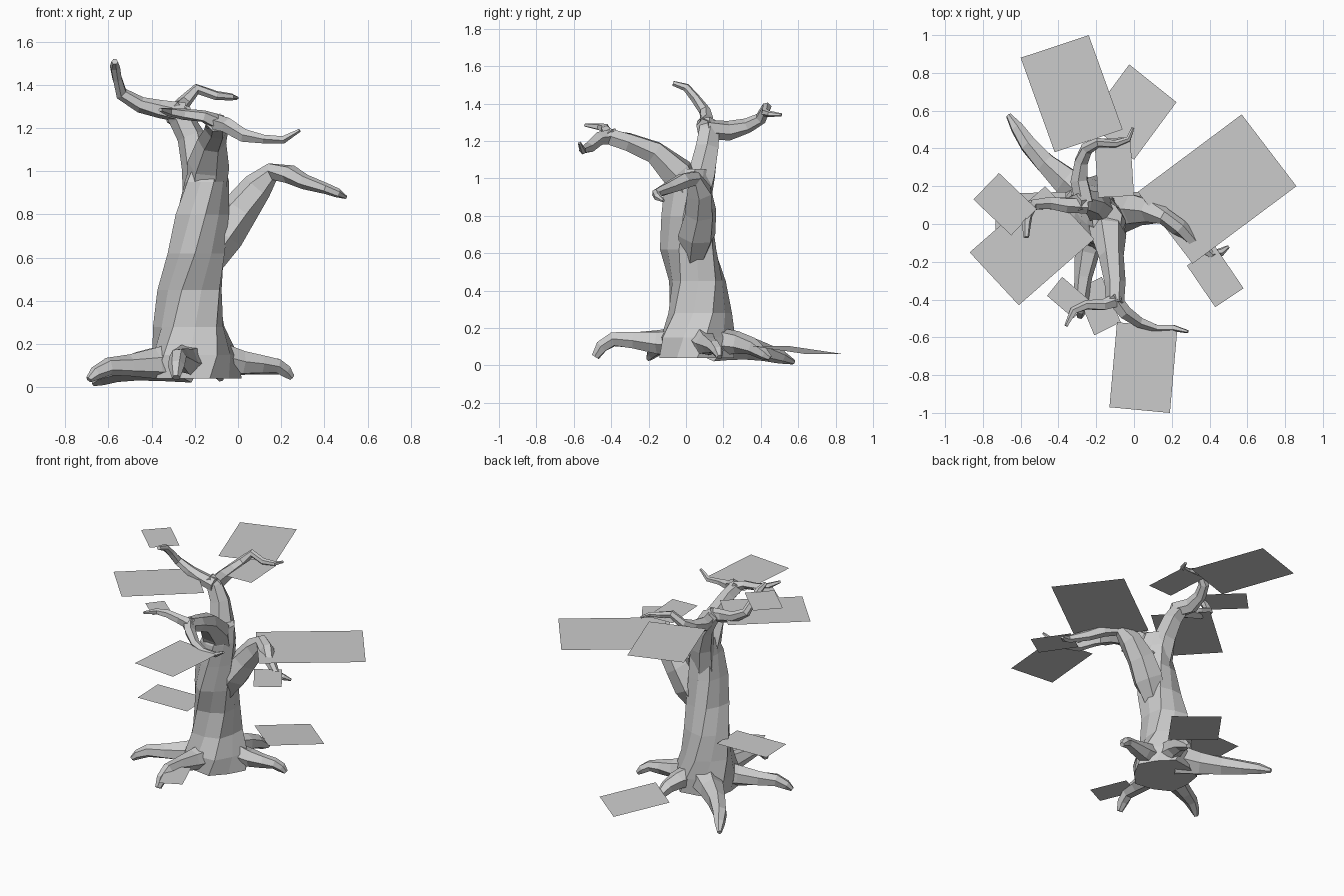
import bpy, bmesh, math, random
from mathutils import Vector

random.seed(4)

def finish(name, bm):
    bmesh.ops.recalc_face_normals(bm, faces=bm.faces)
    me = bpy.data.meshes.new(name)
    bm.to_mesh(me)
    bm.free()
    ob = bpy.data.objects.new(name, me)
    bpy.context.collection.objects.link(ob)
    return ob

def loft(bm, rings):
    for a, b in zip(rings, rings[1:]):
        n = len(a)
        for i in range(n):
            j = (i + 1) % n
            bm.faces.new((a[i], a[j], b[j], b[i]))
    bm.faces.new(rings[0][::-1])
    bm.faces.new(rings[-1])

def limb(name, pts, sides=6):
    """Tapered low-poly tube through (x, y, z, radius) points."""
    bm = bmesh.new()
    P = [Vector(p[:3]) for p in pts]
    rings, u = [], None
    for i, p in enumerate(pts):
        t = (P[min(i + 1, len(P) - 1)] - P[max(i - 1, 0)]).normalized()
        if u is None:
            u = t.orthogonal()
        u = (u - t * u.dot(t)).normalized()
        v = t.cross(u)
        ring = []
        for k in range(sides):
            a = math.tau * k / sides + 0.12 * i
            r = p[3] * random.uniform(0.95, 1.12)
            co = P[i] + (u * math.cos(a) + v * math.sin(a)) * r
            co.z = max(co.z, 0.0)
            ring.append(bm.verts.new(co))
        rings.append(ring)
    loft(bm, rings)
    return finish(name, bm)

def card(name, a, b, c, z, z_far=None):
    """Flat leaf card from three corners; the fourth completes the parallelogram."""
    d = (a[0] + c[0] - b[0], a[1] + c[1] - b[1])
    zf = z if z_far is None else z_far
    bm = bmesh.new()
    bm.faces.new([bm.verts.new((p[0], p[1], h))
                  for p, h in ((a, z), (b, z), (c, zf), (d, zf))])
    return finish(name, bm)

# Trunk: fluted, twisted column (x, y, z, rx, ry)
bm = bmesh.new()
rings = []
sections = [(-.20, .06, .04, .21, .20), (-.205, .06, .15, .20, .20), (-.218, .068, .28, .165, .17),
            (-.217, .062, .45, .147, .15), (-.19, .02, .62, .135, .152), (-.17, .008, .80, .122, .138),
            (-.15, .005, .95, .102, .13), (-.145, .02, 1.05, .08, .10)]
flute = [1.05, .94, 1.04, .95, 1.06, .93, 1.03, .95, 1.05, .94]
for s, (x, y, z, rx, ry) in enumerate(sections):
    ring = []
    for k, f in enumerate(flute):
        a = math.tau * k / 10 + 0.22 * s
        f *= random.uniform(.97, 1.03)
        ring.append(bm.verts.new((x + rx * f * math.cos(a), y + ry * f * math.sin(a), z)))
    rings.append(ring)
loft(bm, rings)
finish("trunk", bm)

# Branches
limb("branch_right", [(-.15, .04, .55, .06), (-.07, .055, .70, .10), (.01, .07, .82, .088),
     (.09, .07, .93, .07), (.16, .04, 1.0, .045), (.24, -.015, .985, .045), (.31, -.085, .95, .035),
     (.41, -.16, .92, .024), (.46, -.15, .90, .022), (.50, -.12, .88, .008)])
limb("branch_front", [(-.15, .03, .86, .09), (-.135, -.05, 1.03, .09), (-.12, -.17, 1.14, .062),
     (-.10, -.31, 1.195, .05), (-.10, -.42, 1.225, .045)])
limb("branch_front_left", [(-.08, -.40, 1.22, .04), (-.16, -.43, 1.255, .03), (-.25, -.43, 1.265, .025),
     (-.32, -.46, 1.275, .02), (-.36, -.54, 1.285, .009)], 5)
limb("branch_front_right", [(-.12, -.38, 1.225, .04), (-.05, -.47, 1.21, .037), (.03, -.52, 1.165, .03),
     (.12, -.55, 1.15, .02), (.21, -.55, 1.145, .018), (.285, -.57, 1.19, .008)], 5)
limb("branch_upper", [(-.17, .05, .84, .08), (-.185, .085, 1.02, .078), (-.22, .11, 1.16, .065),
     (-.27, .12, 1.25, .058), (-.31, .11, 1.30, .045)])
limb("branch_upper_left", [(-.25, .10, 1.27, .045), (-.36, .10, 1.29, .042), (-.45, .11, 1.31, .036),
     (-.54, .10, 1.36, .03), (-.56, .05, 1.43, .024), (-.57, .0, 1.485, .022), (-.57, -.07, 1.508, .014)])
limb("branch_upper_back", [(-.26, .11, 1.26, .05), (-.29, .23, 1.255, .048), (-.28, .33, 1.28, .038),
     (-.25, .40, 1.32, .032), (-.19, .43, 1.38, .026), (-.10, .425, 1.35, .02),
     (-.03, .45, 1.345, .016), (-.005, .51, 1.34, .008)])

# Roots
limb("root_back_left", [(-.24, .14, .13, .10), (-.36, .23, .11, .082), (-.47, .32, .095, .06),
     (-.56, .42, .07, .045), (-.62, .51, .045, .034), (-.665, .575, .018, .014)])
limb("root_left", [(-.25, .03, .13, .09), (-.38, -.04, .11, .065), (-.50, -.10, .10, .05),
     (-.60, -.15, .095, .04), (-.66, -.18, .065, .03), (-.69, -.20, .035, .015)])
limb("root_front", [(-.21, -.02, .13, .08), (-.25, -.15, .125, .062), (-.27, -.28, .135, .047),
     (-.28, -.39, .14, .04), (-.285, -.45, .10, .035), (-.285, -.485, .045, .02)])
limb("root_right", [(-.10, .08, .13, .08), (.02, .11, .11, .058), (.11, .13, .108, .045),
     (.18, .15, .10, .035), (.22, .17, .075, .03), (.25, .18, .045, .015)])
limb("root_back", [(-.15, .16, .13, .08), (-.12, .27, .12, .06), (-.10, .35, .10, .045),
     (-.085, .42, .06, .03), (-.08, .45, .04, .015)])

# Leaf cards
card("leaf_back", (-.60, .88), (-.24, 1.0), (-.06, .50), 1.32)
card("leaf_back_low", (-.25, .54), (0, .34), (.225, .645), .105, .06)
card("leaf_right", (.02, .17), (.31, -.21), (.86, .20), .98)
card("leaf_back_small", (-.19, .14), (0, .15), (-.02, .46), 1.33)
card("leaf_left_top", (-.85, .13), (-.715, .27), (-.515, .08), 1.485)
card("leaf_left", (-.87, -.15), (-.61, -.43), (-.21, -.08), 1.29)
card("leaf_left_low", (-.74, .16), (-.73, -.08), (-.35, -.07), .41)
card("leaf_front", (-.09, -.52), (-.13, -.97), (.19, -1.0), 1.155)
card("leaf_front_left", (-.46, -.38), (-.38, -.28), (-.24, -.40), 1.265)
card("leaf_front_low", (-.31, -.35), (-.17, -.28), (-.07, -.52), .14)
card("leaf_right_small", (.28, -.22), (.43, -.44), (.58, -.34), .935)
